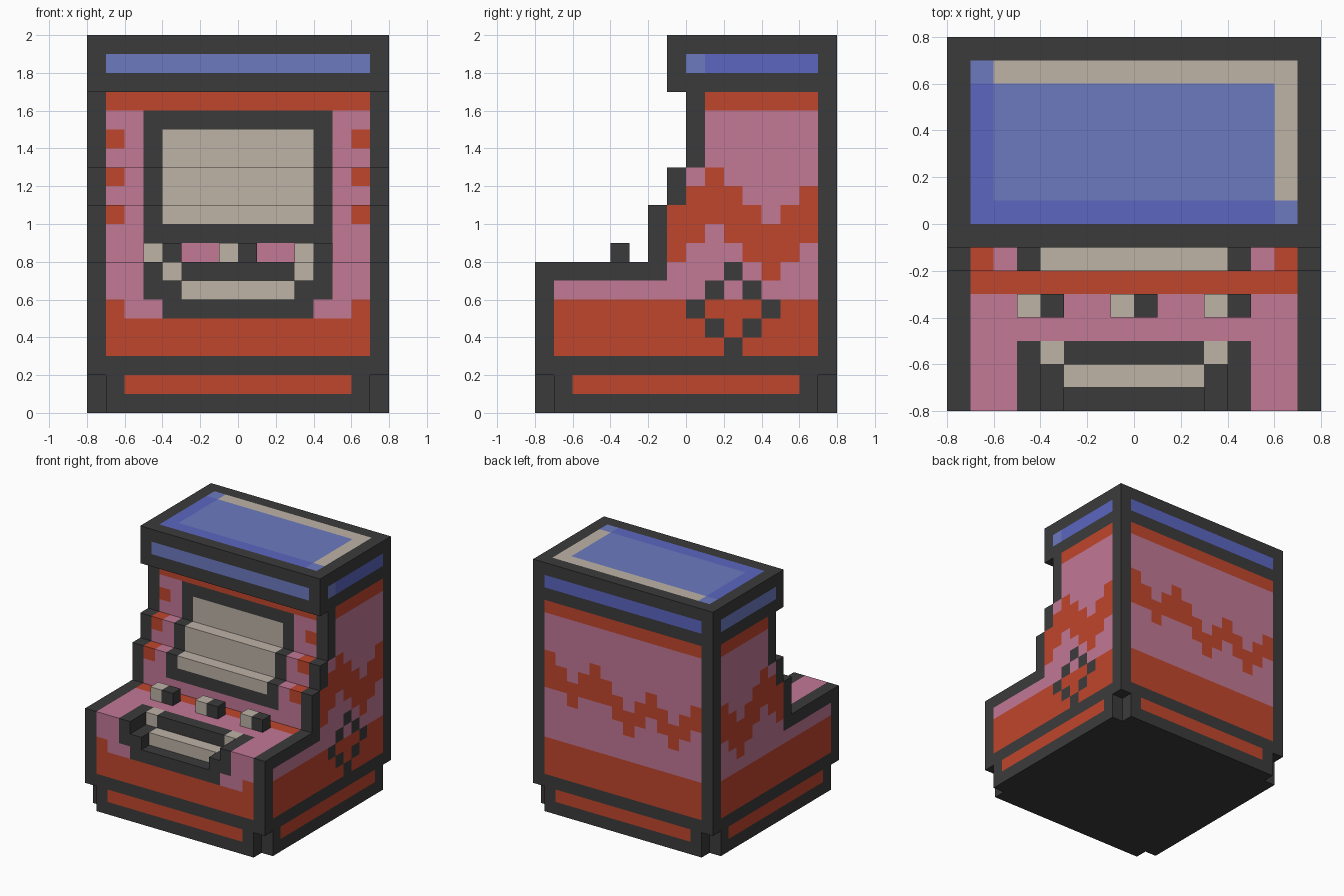
import bpy
import bmesh
from itertools import product
from mathutils import Vector

if "Cube" in bpy.data.objects:
    bpy.data.objects.remove(bpy.data.objects["Cube"], do_unlink=True)

U = 0.1  # block size
DARK, RED, PINK, BEIGE, LIGHT, BLUE = range(6)


def linear(c):
    c /= 255
    return c / 12.92 if c <= 0.04045 else ((c + 0.055) / 1.055) ** 2.4


def material(name, rgb):
    m = bpy.data.materials.new(name)
    col = (*[linear(c) for c in rgb], 1)
    m.diffuse_color = col
    m.use_nodes = True
    bsdf = m.node_tree.nodes["Principled BSDF"]
    bsdf.inputs["Base Color"].default_value = col
    bsdf.inputs["Roughness"].default_value = 0.9
    return m


MATS = [material("charcoal", (59, 59, 59)), material("brick red", (192, 70, 45)),
        material("dusty pink", (194, 120, 149)), material("warm beige", (189, 178, 166)),
        material("light blue", (108, 122, 192)), material("deep blue", (91, 102, 192))]

# Zigzag tops, in blocks
SIDE_WAVE = dict(zip(range(7, 15), (11, 12, 13, 12, 11, 10, 11, 12)))
BACK_WAVE = dict(zip(range(14, 0, -1), (13, 12, 11, 12, 13, 12, 11, 10, 11, 12, 11, 10, 11, 12)))
# Ring of dark dots on one side
DOTS = {(10, 7), (9, 6), (11, 6), (8, 5), (12, 5), (9, 4), (11, 4), (10, 3)}


def side_colour(j, k, plus_x):
    if k < 3:
        return RED if k == 1 and 2 <= j < 14 else DARK
    if k >= 17:
        if k == 18 and 8 <= j < 15:
            return BLUE if plus_x and j > 8 else LIGHT
        return DARK
    front = 0 if k < 8 else 6 if k < 11 else 7 if k < 13 else 8
    if j in (front, 15) or (k == 7 and j < 7) or (plus_x and (j, k) in DOTS):
        return DARK
    if k < 6 or k == 16:
        return RED
    top = SIDE_WAVE.get(j, 0)
    return RED if top - 3 <= k < top else PINK


def back_colour(i, k):
    m = min(i, 15 - i)
    if k < 3:
        return RED if k == 1 and m >= 2 else DARK
    if m == 0 or k in (17, 19):
        return DARK
    if k == 18:
        return BLUE
    if k < 6 or k == 16:
        return RED
    top = BACK_WAVE[i]
    return RED if min(top - 2, 10) <= k < top else PINK


def front_colour(i, k):
    m = min(i, 15 - i)
    if k < 3:
        return RED if k == 1 and m >= 2 else DARK
    if m == 0 or k in (17, 19):
        return DARK
    if k == 18:
        return LIGHT
    if k < 8:  # console and tray
        if (k == 7 and m == 4) or (k == 6 and m >= 5):
            return BEIGE
        if (k >= 6 and m >= 3) or (k == 5 and m >= 4):
            return DARK
        return PINK if k >= 6 or (k == 5 and m >= 2) else RED
    if k == 16 or (m == 1 and k in (10, 12, 14)):
        return RED
    if k == 8 or m <= 2:
        return PINK
    return DARK if m == 3 or k in (9, 15) else BEIGE  # screen and its frame


def top_colour(i, j, k):
    m = min(i, 15 - i)
    if m == 0:
        return DARK
    if k == 19:  # roof panel
        if j in (7, 15):
            return DARK
        if (2 <= i < 14 and 9 <= j < 14) or (i, j) in ((1, 14), (14, 8)):
            return LIGHT
        return BEIGE if j == 14 or i == 14 else BLUE
    if k in (10, 12):  # ledges
        return front_colour(i, k)
    if k == 7:  # console
        if j == 5:
            return RED
        if j <= 2 and m >= 3:
            return BEIGE if j == 2 and m == 4 else DARK
        return PINK
    return BEIGE if k == 6 and j == 1 and m >= 5 else DARK


def cabinet_colour(cell, n):
    i, j, k = cell
    if n[0]:
        return side_colour(j, k, n[0] > 0) if i in (0, 15) else DARK
    if n[1]:
        return front_colour(i, k) if n[1] < 0 else back_colour(i, k)
    return top_colour(i, j, k) if n[2] > 0 else DARK


def cells(box):
    return set(product(*[range(a, b) for a, b in box]))


def block_part(name, boxes, cuts=(), colour=cabinet_colour):
    """Closed skin around a union of block boxes minus cut boxes."""
    solid = set().union(*map(cells, boxes)).difference(*map(cells, cuts))
    bm = bmesh.new()
    verts = {}

    def vert(p):
        if p not in verts:
            verts[p] = bm.verts.new(Vector(p) * U - Vector((0.8, 0.8, 0)))
        return verts[p]

    for c in sorted(solid):
        for axis, s in product(range(3), (-1, 1)):
            n = [0, 0, 0]
            n[axis] = s
            if tuple(a + b for a, b in zip(c, n)) in solid:
                continue
            corners = []
            for du, dv in ((0, 0), (1, 0), (1, 1), (0, 1))[::s]:
                p = list(c)
                p[axis] += s > 0
                p[(axis + 1) % 3] += du
                p[(axis + 2) % 3] += dv
                corners.append(vert(tuple(p)))
            bm.faces.new(corners).material_index = colour(c, n)
    me = bpy.data.meshes.new(name)
    bm.to_mesh(me)
    bm.free()
    for m in MATS:
        me.materials.append(m)
    ob = bpy.data.objects.new(name, me)
    bpy.context.collection.objects.link(ob)
    return ob


# Plinth with notched corners
W = (0, 16)
block_part("plinth", [(W, W, (0, 2))],
           [((a, a + 1), (b, b + 1), (0, 2)) for a in (0, 15) for b in (0, 15)])

# Console with a stepped tray cut into its front edge
block_part("console", [(W, W, (2, 8))],
           [((4, 12), (0, 2), (7, 8)), ((5, 11), (0, 1), (6, 7))])

# Stepped upper cabinet holding the screen
block_part("screen_cabinet", [(W, (6, 16), (8, 11)), (W, (7, 16), (11, 13)), (W, (8, 16), (13, 17))])

# Overhanging canopy
block_part("canopy", [(W, (7, 16), (17, 20))])

# Three two-tone control buttons
for n, i in enumerate((3, 7, 11), 1):
    block_part(f"button_{n}", [((i, i + 2), (4, 5), (8, 9))],
               colour=lambda c, _, i=i: BEIGE if c[0] == i else DARK)
